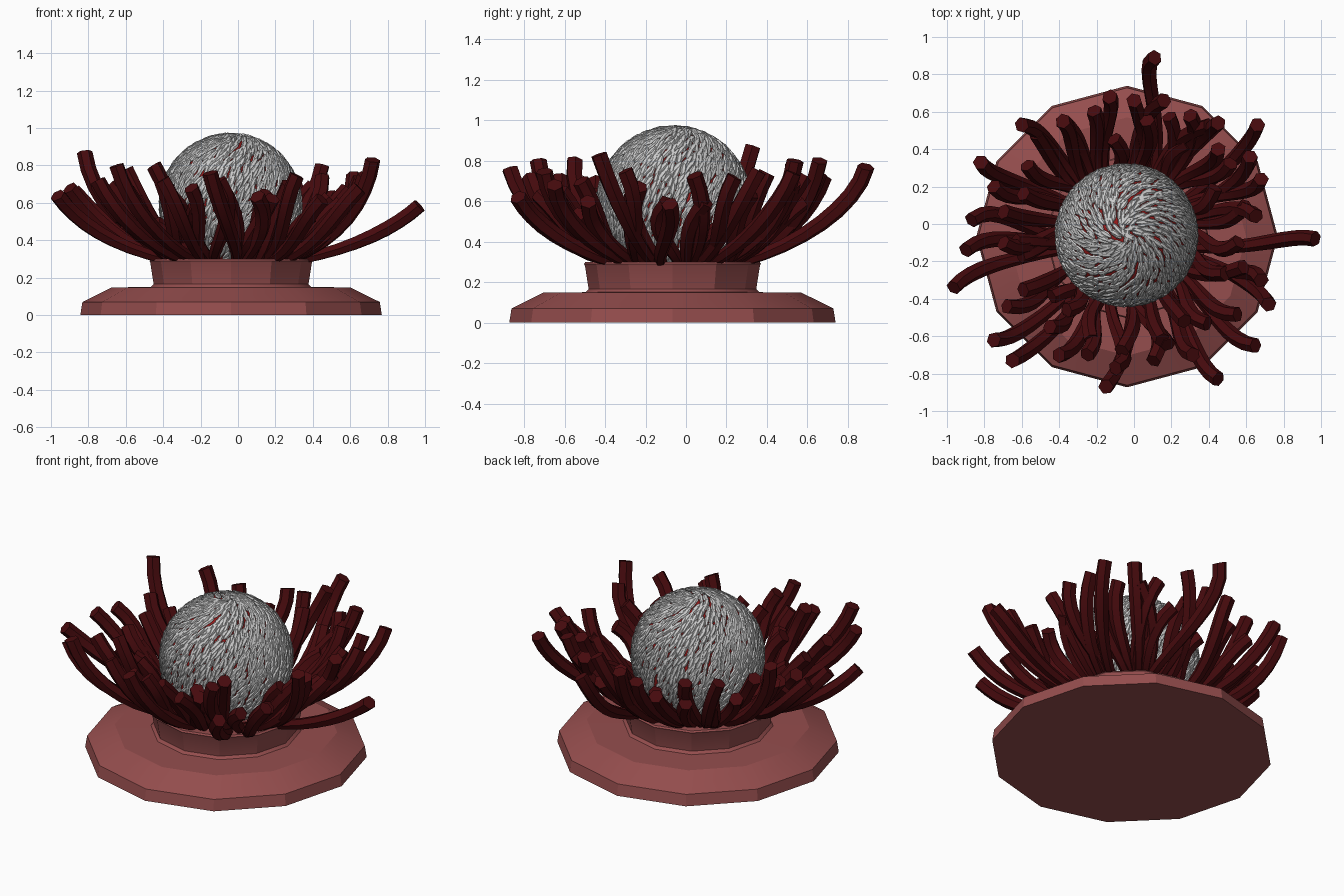
import bpy, bmesh, math, random
from mathutils import Vector

if "Cube" in bpy.data.objects:
    bpy.data.objects.remove(bpy.data.objects["Cube"])

random.seed(7)
CX, CY = -0.037, -0.067


def material(name, rgb):
    m = bpy.data.materials.new(name)
    m.diffuse_color = (*rgb, 1)
    m.use_nodes = True
    m.node_tree.nodes["Principled BSDF"].inputs["Base Color"].default_value = m.diffuse_color
    return m


def add_object(name, verts, faces, mat=None):
    me = bpy.data.meshes.new(name)
    me.from_pydata(verts, [], faces)
    me.update()
    ob = bpy.data.objects.new(name, me)
    bpy.context.collection.objects.link(ob)
    if mat:
        me.materials.append(mat)
    return ob


def smooth(ob, angle):
    bpy.ops.object.select_all(action='DESELECT')
    ob.select_set(True)
    bpy.context.view_layer.objects.active = ob
    bpy.ops.object.shade_smooth_by_angle(angle=math.radians(angle))


def lathe(name, profile, sides, mat):
    verts = [(CX + r * math.cos(2 * math.pi * i / sides),
              CY + r * math.sin(2 * math.pi * i / sides), z)
             for r, z in profile for i in range(sides)]
    faces = [(k * sides + i, k * sides + (i + 1) % sides,
              (k + 1) * sides + (i + 1) % sides, (k + 1) * sides + i)
             for k in range(len(profile) - 1) for i in range(sides)]
    n = len(verts)
    faces += [tuple(range(sides))[::-1], tuple(range(n - sides, n))]
    ob = add_object(name, verts, faces, mat)
    smooth(ob, 25)


stone = material("dusty_red", (0.30, 0.075, 0.075))
dark = material("dark_red", (0.06, 0.003, 0.004))
red = material("core_red", (0.3, 0.01, 0.01))

# Twelve-sided stepped pedestal
lathe("pedestal", [(0.806, 0), (0.795, 0.07), (0.637, 0.148), (0.43, 0.15),
                   (0.414, 0.165), (0.432, 0.28), (0.437, 0.29), (0.43, 0.30)], 12, stone)

# Red core under the scales
C = Vector((CX - .003, -0.06, 0.59))
bpy.ops.mesh.primitive_uv_sphere_add(segments=32, ring_count=20, radius=0.363, location=C)
core = bpy.context.object
core.name = "flower_core"
core.data.materials.append(red)
smooth(core, 40)

# Swirling scales: small pointed ellipsoids scattered over the core
verts, faces = [], []
N, S = 1650, 6
for k in range(N):
    z = max(-1, min(1, 1 - 2 * (k + 0.5 + random.uniform(-14, 14)) / N))
    a = k * math.pi * (3 - math.sqrt(5)) + random.uniform(-.03, .03)
    rr = math.sqrt(1 - z * z)
    n = Vector((rr * math.cos(a), rr * math.sin(a), z))
    east = Vector((-math.sin(a), math.cos(a), 0))
    north = n.cross(east)
    t = math.radians(27 + random.uniform(-16, 16))
    u = (north * math.cos(t) + east * math.sin(t) + n * random.uniform(0, 0.2)).normalized()
    v = n.cross(u).normalized()
    w = u.cross(v)
    L, W = random.uniform(0.042, 0.052), random.uniform(0.013, 0.017)
    p = C + n * 0.373
    b = len(verts)
    verts.append(p - u * L)
    for s, f in ((-0.5, 0.8), (0.3, 1.0), (0.75, 0.6)):
        for j in range(S):
            q = 2 * math.pi * j / S
            verts.append(p + u * L * s + (v * math.cos(q) * W + w * math.sin(q) * 0.011) * f)
    verts.append(p + u * L)
    for j in range(S):
        j2 = (j + 1) % S
        faces.append((b, b + 1 + j2, b + 1 + j))
        for r in (0, 1):
            o = b + 1 + r * S
            faces.append((o + j, o + j2, o + S + j2, o + S + j))
        o = b + 1 + 2 * S
        faces.append((o + j, o + j2, b + 1 + 3 * S))
smooth(add_object("core_scales", verts, faces), 40)

# Tentacle tips: outer ones placed, inner ones scattered
tips = [(.11, .89, .77), (.66, .53, .74), (.68, .24, .72), (.97, -.08, .585), (.72, -.43, .83),
        (.65, -.65, .68), (.45, -.83, .62), (-.1, -.77, .72), (-.15, -.87, .76), (-.65, -.73, .8),
        (-.75, -.62, .72), (-.45, -.55, .8), (-.68, -.44, .7), (-.965, -.34, .64), (-.9, -.14, .68),
        (-.87, .02, .66), (-.82, .33, .87), (-.6, .53, .78), (-.38, .55, .73), (-.13, .68, .72),
        (0, .66, .74), (.16, .66, .8), (.3, .58, .72), (.45, .54, .8), (.45, .4, .74),
        (.6, .1, .6), (.68, -.3, .75), (.27, -.52, .7), (-.25, -.7, .68), (.15, -.62, .65),
        (-.75, .2, .7), (-.7, -.1, .62), (.62, .36, .75)]
for k in range(30):
    a = 2 * math.pi * (k + random.uniform(-.5, .5)) / 30
    r = random.uniform(0.5, 0.74)
    tips.append((CX + r * math.cos(a), CY + r * math.sin(a), .42 + .4 * (r - .4) + random.uniform(0, .2)))

# Six-sided tapered tentacles curving out of the pedestal and upward
verts, faces = [], []
STEPS = 10
for x, y, z in tips:
    a = math.atan2(y - CY, x - CX)
    r = math.hypot(x - CX, y - CY)
    a0 = a + random.uniform(-.3, .3)
    d0 = Vector((math.cos(a0), math.sin(a0), 0))
    d = Vector((math.cos(a), math.sin(a), 0))
    side = Vector((-d.y, d.x, 0)) * random.uniform(-.14, .14)
    base = Vector((CX, CY, 0))
    p0 = base + d0 * random.uniform(.2, .3) + Vector((0, 0, .275))
    p1 = base + d0 * (.3 + .45 * (r - .3)) + Vector((0, 0, .33))
    p3 = Vector((x, y, z))
    p2 = p3 - d * (.07 if z > .7 else .14) - Vector((0, 0, .5 * (z - .33))) + side
    b = len(verts)
    for i in range(STEPS):
        t = i / (STEPS - 1)
        m = 1 - t
        p = p0 * m**3 + p1 * 3 * m * m * t + p2 * 3 * m * t * t + p3 * t**3
        tan = ((p1 - p0) * m * m + (p2 - p1) * 2 * m * t + (p3 - p2) * t * t).normalized()
        v = Vector((-d0.y, d0.x, 0))
        v = (v - tan * v.dot(tan)).normalized()
        w = tan.cross(v)
        R = 0.026 + 0.016 * min(1, t * 1.6)
        for j in range(6):
            q = math.pi * j / 3
            verts.append(p + (v * math.cos(q) + w * math.sin(q)) * R)
    for i in range(STEPS - 1):
        for j in range(6):
            o, j2 = b + i * 6, (j + 1) % 6
            faces.append((o + j, o + j2, o + 6 + j2, o + 6 + j))
    faces.append(tuple(b + j for j in range(6))[::-1])
    faces.append(tuple(b + (STEPS - 1) * 6 + j for j in range(6)))
smooth(add_object("tentacles", verts, faces, dark), 30)
